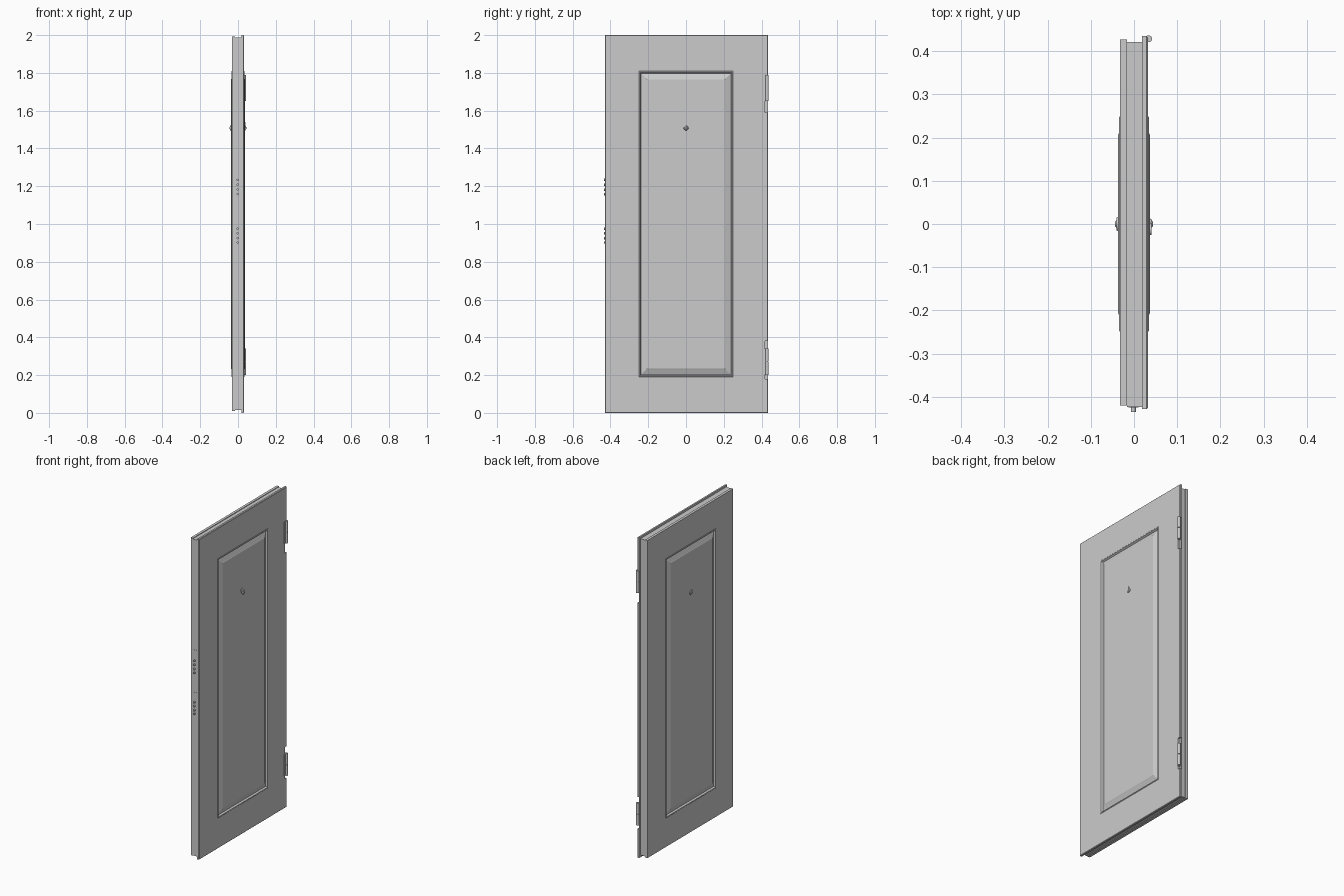
import bpy, bmesh, math
from mathutils import Matrix, Vector

if "Cube" in bpy.data.objects:
    bpy.data.objects.remove(bpy.data.objects["Cube"])


def finish(name, bm, smooth=False):
    bmesh.ops.recalc_face_normals(bm, faces=bm.faces)
    me = bpy.data.meshes.new(name)
    bm.to_mesh(me)
    bm.free()
    ob = bpy.data.objects.new(name, me)
    bpy.context.collection.objects.link(ob)
    if smooth:
        bpy.ops.object.select_all(action='DESELECT')
        ob.select_set(True)
        bpy.context.view_layer.objects.active = ob
        bpy.ops.object.shade_smooth_by_angle()
    return ob


def box(name, lo, hi):
    bm = bmesh.new()
    lo, hi = Vector(lo), Vector(hi)
    bmesh.ops.create_cube(bm, size=1, matrix=Matrix.Translation((lo + hi) / 2)
                          @ Matrix.Diagonal((*(hi - lo), 1)))
    return finish(name, bm)


def rod(name, start, end, r, r2=None, sides=20):
    bm = bmesh.new()
    a, b = Vector(start), Vector(end)
    d = b - a
    rot = d.to_track_quat('Z', 'Y').to_matrix().to_4x4()
    bmesh.ops.create_cone(bm, cap_ends=True, segments=sides, radius1=r,
                          radius2=r if r2 is None else r2, depth=d.length,
                          matrix=Matrix.Translation((a + b) / 2) @ rot)
    return finish(name, bm, True)


def loft(name, rings):
    """Rectangular rings (x, y0, y1, z0, z1) joined along x."""
    bm = bmesh.new()
    loops = [[bm.verts.new((x, y, z)) for y, z in
              ((y0, z0), (y1, z0), (y1, z1), (y0, z1))] for x, y0, y1, z0, z1 in rings]
    for a, b in zip(loops, loops[1:]):
        for i in range(4):
            j = (i + 1) % 4
            bm.faces.new((a[i], a[j], b[j], b[i]))
    bm.faces.new(loops[0])
    bm.faces.new(loops[-1])
    return finish(name, bm)


# moulded panel profile: (|x|, inset from the outer moulding edge)
moulding = [(0.032, 0.0), (0.0345, 0.003), (0.0345, 0.007), (0.025, 0.013),
            (0.026, 0.017), (0.035, 0.040), (0.037, 0.044)]


def panel(side):
    return [(side * x, -0.25 + i, 0.25 - i, 0.19 + i, 1.81 - i) for x, i in moulding]


# door leaf: back panel, stepped rebate edge, cover flange, front panel
edge = [(-0.032, -0.420, 0.427, 0.010, 1.992),
        (-0.016, -0.420, 0.427, 0.010, 1.992),
        (-0.016, -0.424, 0.422, 0.014, 1.988),
        (0.019, -0.424, 0.422, 0.014, 1.988),
        (0.019, -0.429, 0.435, 0.0, 2.0),
        (0.029, -0.429, 0.435, 0.0, 2.0),
        (0.032, -0.426, 0.432, 0.003, 1.997)]
leaf = loft("door_leaf", panel(-1)[::-1] + edge + panel(1))

# hinge notches in the flange
for z0, z1 in ((1.59, 1.79), (0.18, 0.38)):
    cut = box("notch_cutter", (0.0195, 0.418, z0), (0.06, 0.46, z1))
    cut.hide_render = True
    mod = leaf.modifiers.new("notch", 'BOOLEAN')
    mod.object, mod.operation, mod.solver = cut, 'DIFFERENCE', 'EXACT'
    bpy.context.view_layer.objects.active = leaf
    bpy.ops.object.modifier_apply(modifier=mod.name)
    bpy.data.objects.remove(cut)

# hinges: two knuckles, a pin and a leaf plate
for tag, z in (("upper", 1.65), ("lower", 0.20)):
    rod(tag + "_hinge_lower_knuckle", (0.034, 0.429, z), (0.034, 0.429, z + 0.069), 0.008)
    rod(tag + "_hinge_upper_knuckle", (0.034, 0.429, z + 0.071), (0.034, 0.429, z + 0.14), 0.008)
    rod(tag + "_hinge_pin", (0.034, 0.429, z + 0.003), (0.034, 0.429, z + 0.137), 0.005)
    box(tag + "_hinge_plate", (0.0195, 0.410, z + 0.002), (0.0325, 0.424, z + 0.138))

# lock face plates with round bolts
for tag, z, bolts in (("upper", 1.20, (-0.042, -0.018, 0.008, 0.034)),
                      ("lower", 0.935, (-0.033, -0.010, 0.016, 0.040))):
    box(tag + "_lock_plate", (-0.013, -0.4255, z - 0.1), (0.010, -0.420, z + 0.1))
    for i, dz in enumerate(bolts):
        rod(f"{tag}_lock_bolt_{i}", (-0.0015, -0.420, z + dz), (-0.0015, -0.435, z + dz), 0.006)

# peephole: barrel, rims and lenses, plus swing cover on the hinge side
zp = 1.508
rod("peephole_barrel", (-0.040, 0, zp), (0.040, 0, zp), 0.009)
for s, r in ((-1, 0.017), (1, 0.013)):
    rod(f"peephole_rim_{'in' if s < 0 else 'out'}", (s * 0.036, 0, zp), (s * 0.041, 0, zp), r, r * 0.85)
    rod(f"peephole_lens_{'in' if s < 0 else 'out'}", (s * 0.040, 0, zp), (s * 0.044, 0, zp), 0.009, 0.005)
rod("peephole_cover", (0.0365, -0.012, zp + 0.017), (0.040, -0.012, zp + 0.017), 0.014)
